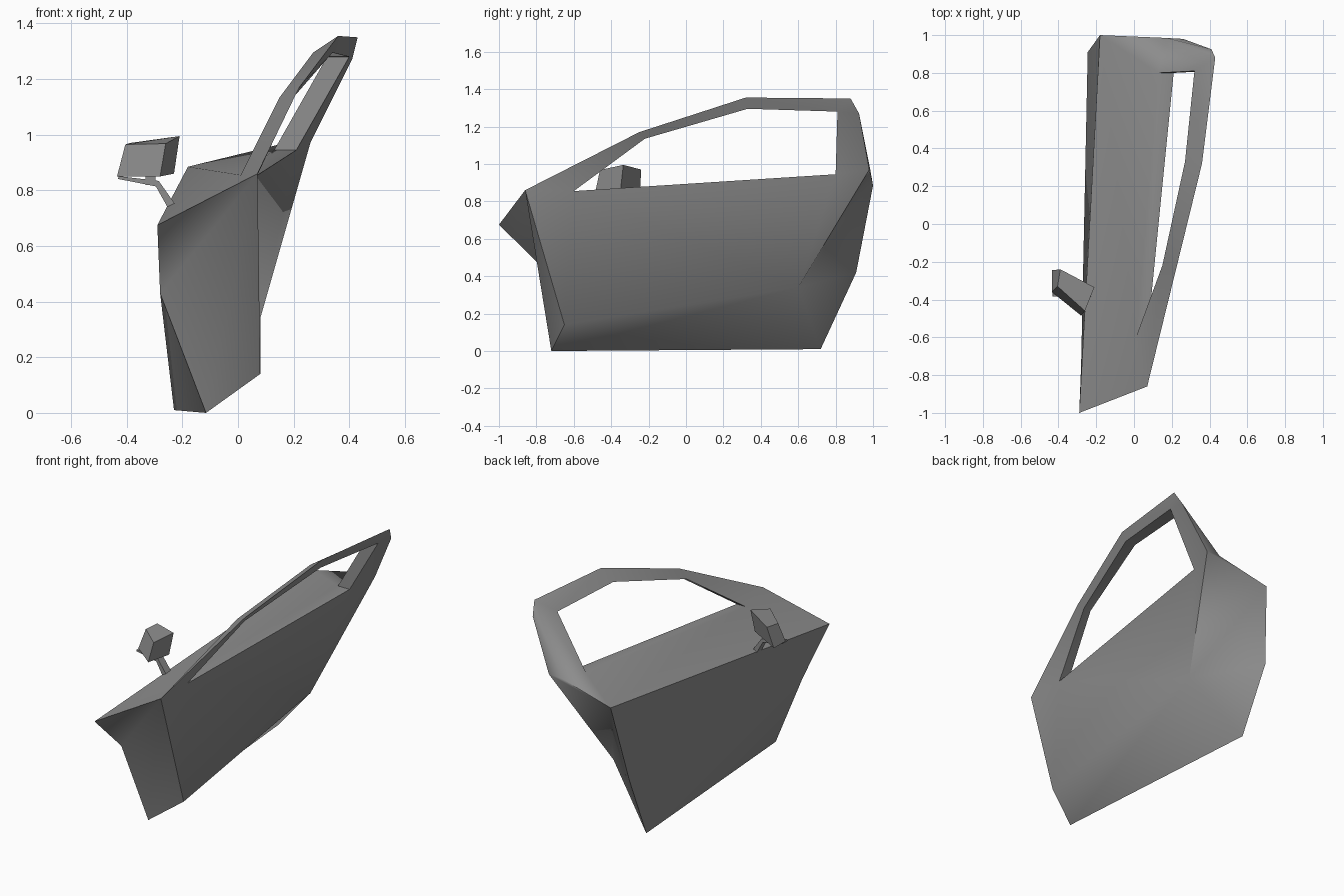
import bpy
import bmesh
import math
from mathutils import Vector

if "Cube" in bpy.data.objects:
    bpy.data.objects.remove(bpy.data.objects["Cube"])

# One plain grey paint for everything
grey = bpy.data.materials.new("plain_grey")
grey.use_nodes = True
colour = (0.27, 0.27, 0.27, 1)
grey.diffuse_color = colour
grey.node_tree.nodes["Principled BSDF"].inputs["Base Color"].default_value = colour


def finish(name, bm, angle):
    """Turn a bmesh into a named, painted object with edge-aware shading."""
    bmesh.ops.recalc_face_normals(bm, faces=bm.faces[:])
    mesh = bpy.data.meshes.new(name)
    bm.to_mesh(mesh)
    bm.free()
    mesh.materials.append(grey)
    obj = bpy.data.objects.new(name, mesh)
    bpy.context.collection.objects.link(obj)
    bpy.ops.object.select_all(action="DESELECT")
    obj.select_set(True)
    bpy.context.view_layer.objects.active = obj
    bpy.ops.object.shade_smooth_by_angle(angle=math.radians(angle))
    return obj


def loft(name, rings, angle=30):
    """Join successive closed rings of points and cap both ends."""
    bm = bmesh.new()
    loops = [[bm.verts.new(p) for p in ring] for ring in rings]
    for low, high in zip(loops, loops[1:]):
        for i in range(len(low)):
            j = (i + 1) % len(low)
            bm.faces.new((low[i], low[j], high[j], high[i]))
    bm.faces.new(loops[0])
    bm.faces.new(loops[-1])
    return finish(name, bm, angle)


# Door corners
corners = {
    "nose": (-.29, -1, .675), "hinge_top": (.07, -.86, .86),
    "hinge_mid": (-.28, -.75, .43), "hinge_low": (.08, -.65, .14),
    "sill_front": (-.115, -.72, 0), "sill_back": (-.23, .72, .01),
    "back_mid": (-.245, .91, .42), "back_top": (-.18, 1, .885),
    "crease_low": (.08, .6, .34), "crease_top": (.26, .98, .97),
    "pillar_low": (.17, .985, .97), "pillar_high": (.41, .925, 1.27),
    "rail_a": (.22, -.25, 1.17), "rail_b": (.36, .32, 1.355),
    "rail_c": (.43, .88, 1.35),
}
# Window opening: height path, with an outer and an inner x for each corner
opening = [(.01, .07, -.6, .855), (.15, .2, -.22, 1.135), (.27, .34, .33, 1.295),
           (.32, .4, .81, 1.28), (.13, .21, .8, .945)]
for n, (outer, inner, y, z) in enumerate(opening):
    corners["out" + str(n)] = (outer, y, z)
    corners["in" + str(n)] = (inner, y, z)

bm = bmesh.new()
v = {name: bm.verts.new(p) for name, p in corners.items()}


def face(names):
    bm.faces.new([v[n] for n in names.split()])


# Outer skin, fanned from the middle of the hinge edge
fan = ["nose", "back_top", "back_mid", "sill_back", "sill_front"]
for a, b in zip(fan, fan[1:]):
    face("hinge_mid " + a + " " + b)

# Sloping shoulder under the window
face("nose back_top out0")
face("back_top out4 out0")
face("nose out0 hinge_top")
face("back_top pillar_low out4")

# Window frame, both sides
rail = ["hinge_top", "rail_a", "rail_b", "rail_c"]
for n in range(3):
    for side in ("out", "in"):
        face(f"{rail[n]} {side}{n} {side}{n + 1} {rail[n + 1]}")
face("rail_c out3 out4 pillar_low")
face("rail_c in3 pillar_high")
face("pillar_high in3 in4 crease_top")

# Walls of the window opening
for n in range(5):
    m = (n + 1) % 5
    face(f"out{n} in{n} in{m} out{m}")

# Rear edge
face("pillar_low rail_c pillar_high crease_top")
face("back_top pillar_low crease_top")
face("back_top crease_top crease_low")
face("back_top crease_low back_mid")
face("back_mid crease_low sill_back")

# Inner panel
face("hinge_top hinge_low in0")
face("hinge_low crease_low in0")
face("crease_low in4 in0")
face("crease_low crease_top in4")

# Hinge edge and sill
face("nose hinge_top hinge_mid")
face("hinge_top sill_front hinge_mid")
face("hinge_top hinge_low sill_front")
face("hinge_low crease_low sill_front")
face("crease_low sill_back sill_front")
finish("door_shell", bm, 60)

# Mirror housing, a tapered skewed box
loft("mirror_housing", [
    [(-.435, -.36, .85), (-.28, -.485, .85), (-.23, -.35, .86), (-.435, -.245, .85)],
    [(-.405, -.33, .965), (-.26, -.46, .968), (-.21, -.335, .995), (-.39, -.24, .97)],
])


# Mirror bracket: a flat arm that bends down to the door, and a short stem
def section(x, z, dx, dz, y=-.36, half=.025):
    a, b = Vector((x - dx, 0, z - dz)), Vector((x + dx, 0, z + dz))
    away, near = Vector((0, y - half, 0)), Vector((0, y + half, 0))
    return [a + away, b + away, b + near, a + near]


loft("mirror_arm", [section(-.43, .846, .001, .005), section(-.29, .824, .005, .01),
                    section(-.24, .745, .012, .008)])
loft("mirror_stem", [section(-.315, .82, .018, 0), section(-.315, .86, .018, 0)])
